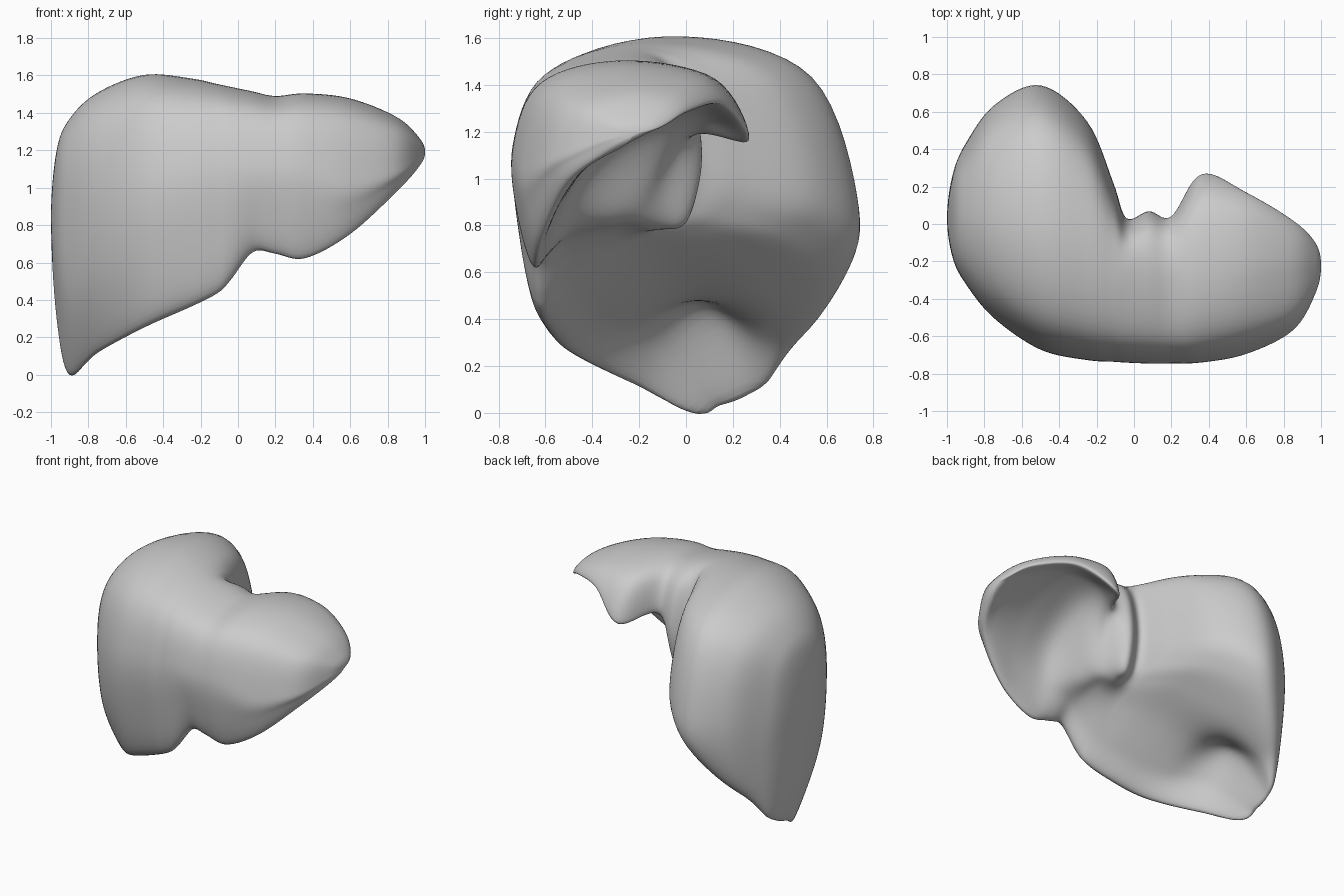
import bpy, bmesh
from mathutils import Vector

if "Cube" in bpy.data.objects:
    bpy.data.objects.remove(bpy.data.objects["Cube"])

STEPS = 8


def section(x, top, front, edge, under1, under2, under3, back_low, back):
    """Closed cross-section in the y-z plane; shoulders are derived from the main points."""
    def mix(a, b, ty, tz):
        return (a[0] + (b[0] - a[0]) * ty, a[1] + (b[1] - a[1]) * tz)
    ring = [top, mix(front, top, .25, .75), front, mix(front, edge, .2, .55), edge,
            under1, under2, under3, back_low, back, mix(back, top, .27, .77)]
    return [Vector((x, y, z)) for y, z in ring]


def spline(a, b, c, d, t):
    return 0.5 * (2 * b + (c - a) * t + (2 * a - 5 * b + 4 * c - d) * t * t
                  + (3 * b - a - 3 * c + d) * t ** 3)


# Large right lobe: full, rounded sections with a hollow underside
right_lobe = [
    section(-.97, (.02, 1.2), (-.18, .9), (.06, .32), (.13, .33), (.18, .38), (.22, .47), (.25, .65), (.26, .9)),
    section(-.90, (.02, 1.37), (-.32, .95), (.03, .025), (.15, .03), (.27, .075), (.36, .16), (.42, .45), (.42, .87)),
    section(-.75, (.03, 1.51), (-.5, 1.0), (-.22, .12), (-.1, .3), (.1, .44), (.37, .3), (.57, .42), (.63, .86)),
    section(-.50, (0, 1.605), (-.665, 1.08), (-.5, .26), (-.31, .37), (-.01, .49), (.34, .5), (.65, .61), (.74, .87)),
    section(-.25, (-.1, 1.585), (-.72, 1.12), (-.6, .37), (-.42, .48), (-.12, .63), (.2, .7), (.43, .77), (.55, .95)),
]
# Waist between the lobes: vein groove, then the caudate ridge
waist = [
    section(-.11, (-.2, 1.555), (-.73, 1.13), (-.63, .44), (-.48, .55), (-.25, .69), (-.03, .77), (.13, .85), (.22, 1.03)),
    section(-.04, (-.23, 1.54), (-.735, 1.14), (-.64, .51), (-.5, .6), (-.28, .73), (-.12, .79), (-.02, .88), (.03, 1.1)),
    section(.08, (-.25, 1.515), (-.74, 1.14), (-.64, .66), (-.5, .73), (-.28, .79), (-.12, .79), (.01, .83), (.07, 1.12)),
    section(.20, (-.28, 1.49), (-.74, 1.13), (-.64, .645), (-.49, .78), (-.3, .84), (-.17, .92), (-.04, 1.12), (.04, 1.23)),
]
# Thin left lobe: a curved shell ending in a tip
left_lobe = [
    section(.36, (-.27, 1.505), (-.735, 1.12), (-.64, .62), (-.55, .82), (-.4, 1.05), (-.17, 1.2), (.08, 1.26), (.27, 1.155)),
    section(.60, (-.28, 1.475), (-.69, 1.05), (-.615, .75), (-.52, .93), (-.36, 1.12), (-.16, 1.25), (.03, 1.32), (.17, 1.32)),
    section(.85, (-.25, 1.375), (-.565, 1.1), (-.51, .98), (-.41, 1.06), (-.3, 1.14), (-.18, 1.21), (-.07, 1.265), (.02, 1.295)),
    section(.97, (-.22, 1.265), (-.37, 1.165), (-.34, 1.115), (-.28, 1.13), (-.24, 1.155), (-.2, 1.175), (-.15, 1.2), (-.1, 1.225)),
]
rings = right_lobe + waist + left_lobe
n = len(rings[0])


def pole(x, y, z, ring):
    """Rounded end cap: collapsed ring plus the neighbour mirrored through it."""
    mirrored = [Vector((p.x, 2 * y - p.y, 2 * z - p.z)) for p in ring]
    return [Vector((x, y, z))] * n, mirrored


start, before = pole(-1, .03, .85, rings[0])
end, after = pole(1, -.22, 1.19, rings[-1])
rings = [before, start] + rings + [end, after]

# Smooth the rings around, then along the length
fine = [[spline(r[i - 1], r[i], r[(i + 1) % n], r[(i + 2) % n], s / STEPS)
         for i in range(n) for s in range(STEPS)] for r in rings]
bm = bmesh.new()
grid = []
m = n * STEPS
for k in range(1, len(fine) - 2):
    last = k == len(fine) - 3
    for s in range(STEPS + (1 if last else 0)):
        grid.append([bm.verts.new(spline(fine[k - 1][j], fine[k][j], fine[k + 1][j], fine[k + 2][j], s / STEPS))
                     for j in range(m)])
for a, b in zip(grid, grid[1:]):
    for j in range(m):
        bm.faces.new((a[j], a[(j + 1) % m], b[(j + 1) % m], b[j]))

# Weld the poles, shade smooth and make the object
bmesh.ops.remove_doubles(bm, verts=bm.verts, dist=1e-5)
bmesh.ops.recalc_face_normals(bm, faces=bm.faces)
for f in bm.faces:
    f.smooth = True
me = bpy.data.meshes.new("liver_body")
bm.to_mesh(me)
bm.free()
liver = bpy.data.objects.new("liver_body", me)
bpy.context.collection.objects.link(liver)

# Relax small ripples left by the lofting
relax = liver.modifiers.new("relax", 'SMOOTH')
relax.factor = .5
relax.iterations = 4
